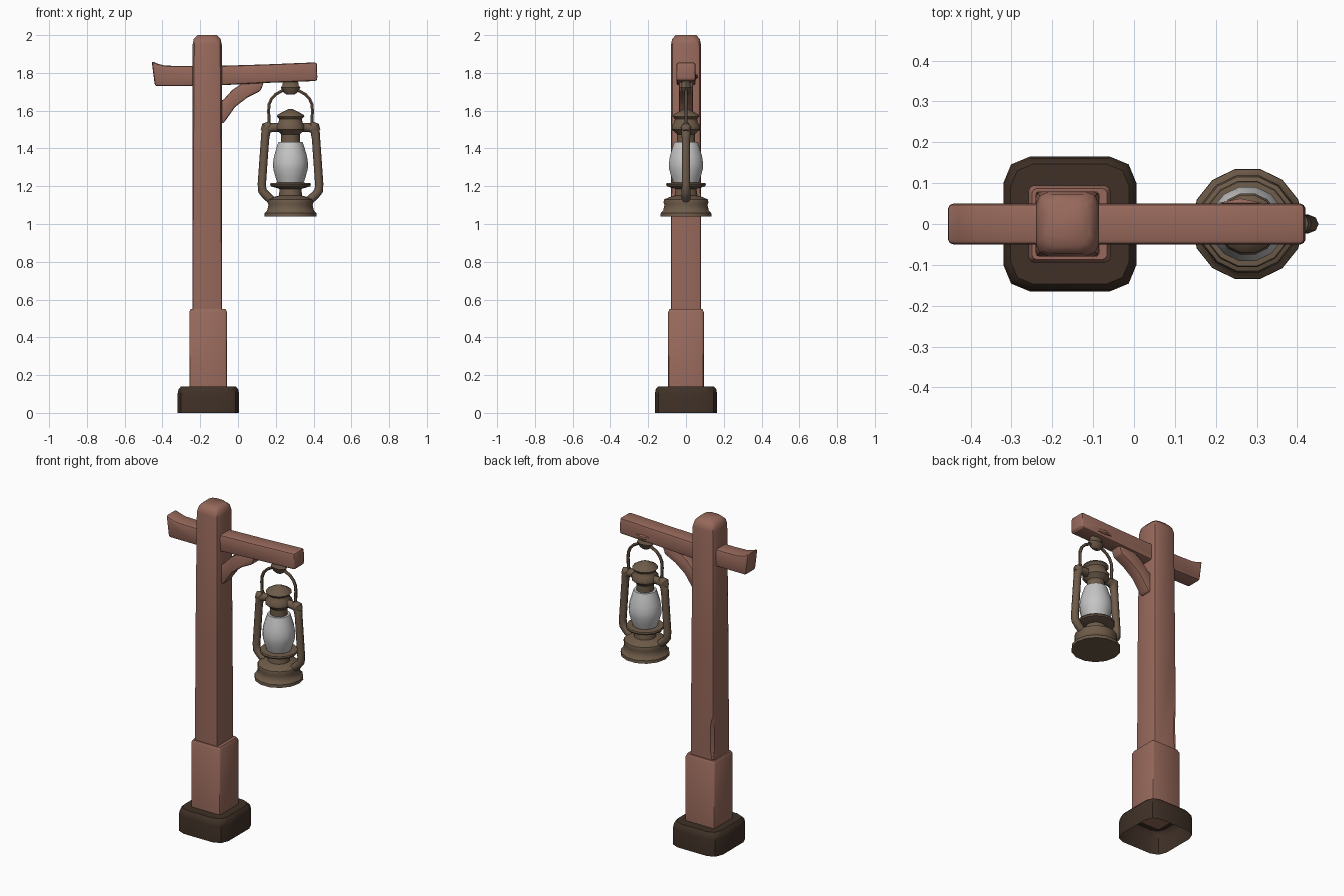
import bpy, bmesh, math
from mathutils import Vector

if "Cube" in bpy.data.objects:
    bpy.data.objects.remove(bpy.data.objects["Cube"])


def material(name, rgb):
    m = bpy.data.materials.new(name)
    m.diffuse_color = (*rgb, 1)
    m.use_nodes = True
    m.node_tree.nodes["Principled BSDF"].inputs["Base Color"].default_value = m.diffuse_color
    return m


WOOD = material("red brown wood", (0.31, 0.14, 0.105))
DARK = material("dark base wood", (0.05, 0.03, 0.02))
METAL = material("aged brown metal", (0.155, 0.105, 0.067))
GLASS = material("pale grey glass", (0.56, 0.56, 0.56))
LX = 0.278      # lantern axis


def finish(name, bm, mat, angle=40):
    bmesh.ops.recalc_face_normals(bm, faces=bm.faces)
    me = bpy.data.meshes.new(name)
    bm.to_mesh(me)
    bm.free()
    ob = bpy.data.objects.new(name, me)
    bpy.context.collection.objects.link(ob)
    me.materials.append(mat)
    smooth(ob, angle)
    return ob


def smooth(ob, angle=40):
    bpy.ops.object.select_all(action='DESELECT')
    ob.select_set(True)
    bpy.context.view_layer.objects.active = ob
    bpy.ops.object.shade_smooth_by_angle(angle=math.radians(angle))


def skin(bm, rings, bottom=True, top=True):
    n = len(rings[0])
    for a, b in zip(rings, rings[1:]):
        for i in range(n):
            j = (i + 1) % n
            bm.faces.new((a[i], a[j], b[j], b[i]))
    if bottom:
        bm.faces.new(rings[0][::-1])
    if top:
        bm.faces.new(rings[-1])


def square_loft(name, cx, sections, mat, bottom=True, seg=2):
    """Stack of rounded squares: (z, half width x, half width y, corner radius)."""
    bm = bmesh.new()
    rings = []
    for z, hx, hy, r in sections:
        ring = []
        for q, (sx, sy) in enumerate(((1, 1), (-1, 1), (-1, -1), (1, -1))):
            for k in range(seg + 1):
                a = math.pi / 2 * (q + k / seg)
                ring.append(bm.verts.new((cx + sx * (hx - r) + r * math.cos(a),
                                          sy * (hy - r) + r * math.sin(a), z)))
        rings.append(ring)
    skin(bm, rings, bottom)
    return finish(name, bm, mat)


def prism(name, pts, half, bevel, mat):
    """Side profile in x,z pulled out along y, long edges bevelled."""
    bm = bmesh.new()
    rings = [[bm.verts.new((x, y, z)) for x, z in pts] for y in (-half, half)]
    skin(bm, rings)
    bmesh.ops.recalc_face_normals(bm, faces=bm.faces)
    edges = [e for e in bm.edges if e.calc_face_angle(0) > math.radians(35)]
    bmesh.ops.bevel(bm, geom=edges, offset=bevel, segments=2, profile=0.5, affect='EDGES')
    return finish(name, bm, mat)


def lathe(name, profile, mat, n=14, bottom=True, top=True, sy=1.0):
    bm = bmesh.new()
    rings = [[bm.verts.new((LX + r * math.cos(2 * math.pi * i / n),
                            sy * r * math.sin(2 * math.pi * i / n), z)) for i in range(n)]
             for r, z in profile]
    skin(bm, rings, bottom, top)
    return finish(name, bm, mat)


def tube(name, pts, radii, mat, n=8):
    """Round tube along a path in the x,z plane."""
    bm = bmesh.new()
    P = [Vector((x, 0, z)) for x, z in pts]
    rings = []
    for i, p in enumerate(P):
        t = (P[min(i + 1, len(P) - 1)] - P[max(i - 1, 0)]).normalized()
        u = Vector((0, 1, 0))
        v = t.cross(u)
        rings.append([bm.verts.new(p + radii[i] * (math.cos(a) * u + math.sin(a) * v))
                      for a in (2 * math.pi * k / n for k in range(n))])
    skin(bm, rings)
    return finish(name, bm, mat, 50)


def crack(target, centre, scale):
    """Cut a thin spindle shaped split out of a timber edge."""
    bpy.ops.mesh.primitive_uv_sphere_add(segments=4, ring_count=2, radius=1, location=centre)
    cutter = bpy.context.object
    cutter.scale = scale
    cutter.hide_render = True
    mod = target.modifiers.new("split", 'BOOLEAN')
    mod.operation = 'DIFFERENCE'
    mod.object = cutter
    bpy.context.view_layer.objects.active = target
    bpy.ops.object.modifier_apply(modifier=mod.name)
    bpy.data.objects.remove(cutter)
    smooth(target)


# Timber post, sleeve and hollow base
square_loft("base", -0.157, [(0, .163, .165, .065), (.1, .163, .165, .065),
                             (.125, .158, .16, .062), (.14, .145, .147, .055)], DARK, bottom=False)
square_loft("post_sleeve", -0.158, [(.12, .1, .094, .012), (.535, .1, .094, .012),
                                    (.55, .092, .087, .012)], WOOD)
post = square_loft("post", -0.163, [(.5, .078, .08, .008), (1.2, .078, .08, .016),
                                    (1.95, .077, .079, .03), (1.98, .071, .073, .032),
                                    (2.0, .052, .054, .03)], WOOD)
crack(post, (-.235, .082, .68), (.016, .022, .15))

# Crossbeam with upturned left end, and curved brace
beam = prism("crossbeam", [(-.44, 1.73), (-.24, 1.73), (-.08, 1.735), (.15, 1.747), (.412, 1.757),
                           (.42, 1.765), (.418, 1.856), (.15, 1.845), (-.08, 1.838), (-.3, 1.836),
                           (-.39, 1.839), (-.43, 1.85), (-.457, 1.863)], .05, .012, WOOD)
crack(beam, (.26, .052, 1.78), (.06, .012, .014))
prism("brace", [(-.1, 1.53), (-.075, 1.535), (-.015, 1.62), (.05, 1.67), (.12, 1.705), (.14, 1.76),
                (.03, 1.75), (-.03, 1.71), (-.075, 1.66), (-.1, 1.65)], .037, .009, WOOD)

# Hanger and lantern body
lathe("hanger_knob", [(.02, 1.685), (.035, 1.695), (.052, 1.722), (.042, 1.735), (.04, 1.76)],
      METAL, n=10, sy=.6)
lathe("lantern_tank", [(.138, 1.04), (.137, 1.058), (.124, 1.07), (.117, 1.1), (.122, 1.115),
                       (.118, 1.13), (.09, 1.143), (.062, 1.15), (.055, 1.2)], METAL)
lathe("burner_plate", [(.055, 1.185), (.105, 1.2), (.108, 1.208), (.105, 1.216), (.07, 1.219)], METAL)
lathe("glass_globe", [(.068, 1.215), (.08, 1.25), (.091, 1.29), (.093, 1.32), (.087, 1.36),
                      (.075, 1.4), (.064, 1.435)], GLASS)
lathe("chimney_cap", [(.05, 1.43), (.05, 1.475), (.06, 1.485), (.076, 1.5), (.077, 1.52),
                      (.064, 1.537), (.06, 1.555), (.073, 1.57), (.069, 1.578),
                      (.045, 1.592), (.008, 1.61)], METAL)

# Side tubes, tube collars and lifting handle
for s, side in ((-1, "left"), (1, "right")):
    tube("side_tube_" + side,
         [(LX + s * x, z) for x, z in ((.05, 1.512), (.1, 1.511), (.122, 1.503), (.131, 1.485),
                                       (.135, 1.45), (.152, 1.21), (.149, 1.175), (.13, 1.153),
                                       (.095, 1.12))],
         [.024, .024, .025, .024, .022, .022, .023, .023, .022], METAL)
    tube("tube_collar_" + side, [(LX + s * x, z) for x, z in
                                 ((.105, 1.53), (.128, 1.51), (.146, 1.49))],
         [.016, .03, .016], METAL)
half = ((.112, 1.51), (.116, 1.6), (.113, 1.635), (.1, 1.664), (.078, 1.687), (.045, 1.705))
tube("handle", [(LX - x, z) for x, z in half] + [(LX, 1.712)] + [(LX + x, z) for x, z in half[::-1]],
     [.009] * 13, METAL, n=6)
